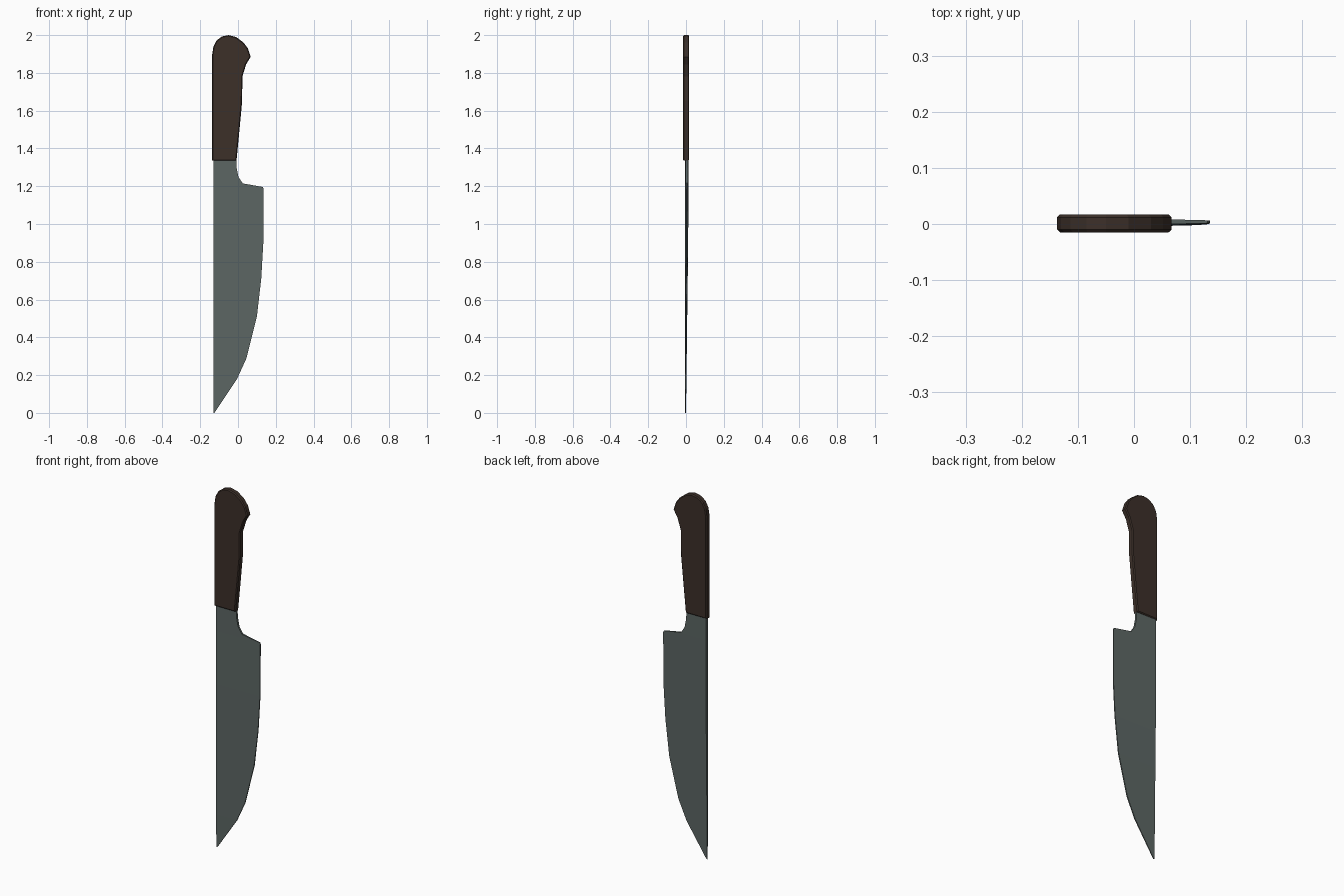
import bpy, bmesh

if "Cube" in bpy.data.objects:
    bpy.data.objects.remove(bpy.data.objects["Cube"])


def material(name, rgb):
    m = bpy.data.materials.new(name)
    m.diffuse_color = (*rgb, 1)
    m.use_nodes = True
    m.node_tree.nodes["Principled BSDF"].inputs["Base Color"].default_value = m.diffuse_color
    return m


def make_object(name, bm, mat):
    bmesh.ops.recalc_face_normals(bm, faces=bm.faces[:])
    me = bpy.data.meshes.new(name)
    bm.to_mesh(me)
    bm.free()
    me.materials.append(mat)
    ob = bpy.data.objects.new(name, me)
    bpy.context.collection.objects.link(ob)
    return ob


steel = material("dark steel", (0.107, 0.133, 0.127))
wood = material("dark brown wood", (0.045, 0.029, 0.022))

# Blade: straight spine at x = -0.13, curved cutting edge, wedge cross-section
SPINE = -0.13
edge = [(-0.125, 0.0), (-0.005, 0.18), (0.045, 0.29), (0.1, 0.51), (0.123, 0.71),
        (0.134, 0.9), (0.135, 1.187), (0.131, 1.196), (0.025, 1.215),
        (0.002, 1.25), (-0.008, 1.30), (-0.01, 1.36)]
bm = bmesh.new()
rings = []
for x, z in edge:
    t = min(z / 1.2, 1)
    mid = -0.002 + 0.006 * t                      # slight lean of the blade
    back = 0.002 + 0.007 * min(1, z / 0.9)        # half thickness at the spine
    front = back + (0.0025 - back) * (x - SPINE) / 0.265
    rings.append([bm.verts.new(p) for p in (
        (SPINE, mid - back, z), (x, mid - front, z),
        (x, mid + front, z), (SPINE, mid + back, z))])
for a, b in zip(rings, rings[1:]):
    for i in range(4):
        j = (i + 1) % 4
        bm.faces.new((a[i], a[j], b[j], b[i]))
bm.faces.new(rings[0])
bm.faces.new(rings[-1])
make_object("blade", bm, steel)

# Handle: extruded outline with a hooked, rounded butt and softened rims
outline = [(-0.137, 1.335), (-0.008, 1.335), (0.008, 1.5), (0.022, 1.65),
           (0.023, 1.78), (0.043, 1.845), (0.067, 1.885), (0.052, 1.93),
           (0.03, 1.96), (-0.01, 1.99), (-0.05, 2.0), (-0.085, 1.993),
           (-0.113, 1.972), (-0.13, 1.94), (-0.137, 1.895)]
bm = bmesh.new()
face = bm.faces.new([bm.verts.new((x, -0.015, z)) for x, z in outline])
ext = bmesh.ops.extrude_face_region(bm, geom=[face])
bmesh.ops.translate(bm, vec=(0, 0.032, 0),
                    verts=[v for v in ext["geom"] if isinstance(v, bmesh.types.BMVert)])
rims = [e for e in bm.edges if abs(e.verts[0].co.y - e.verts[1].co.y) < 1e-4]
bmesh.ops.bevel(bm, geom=rims, offset=0.005, segments=1, affect='EDGES')
make_object("handle", bm, wood)
